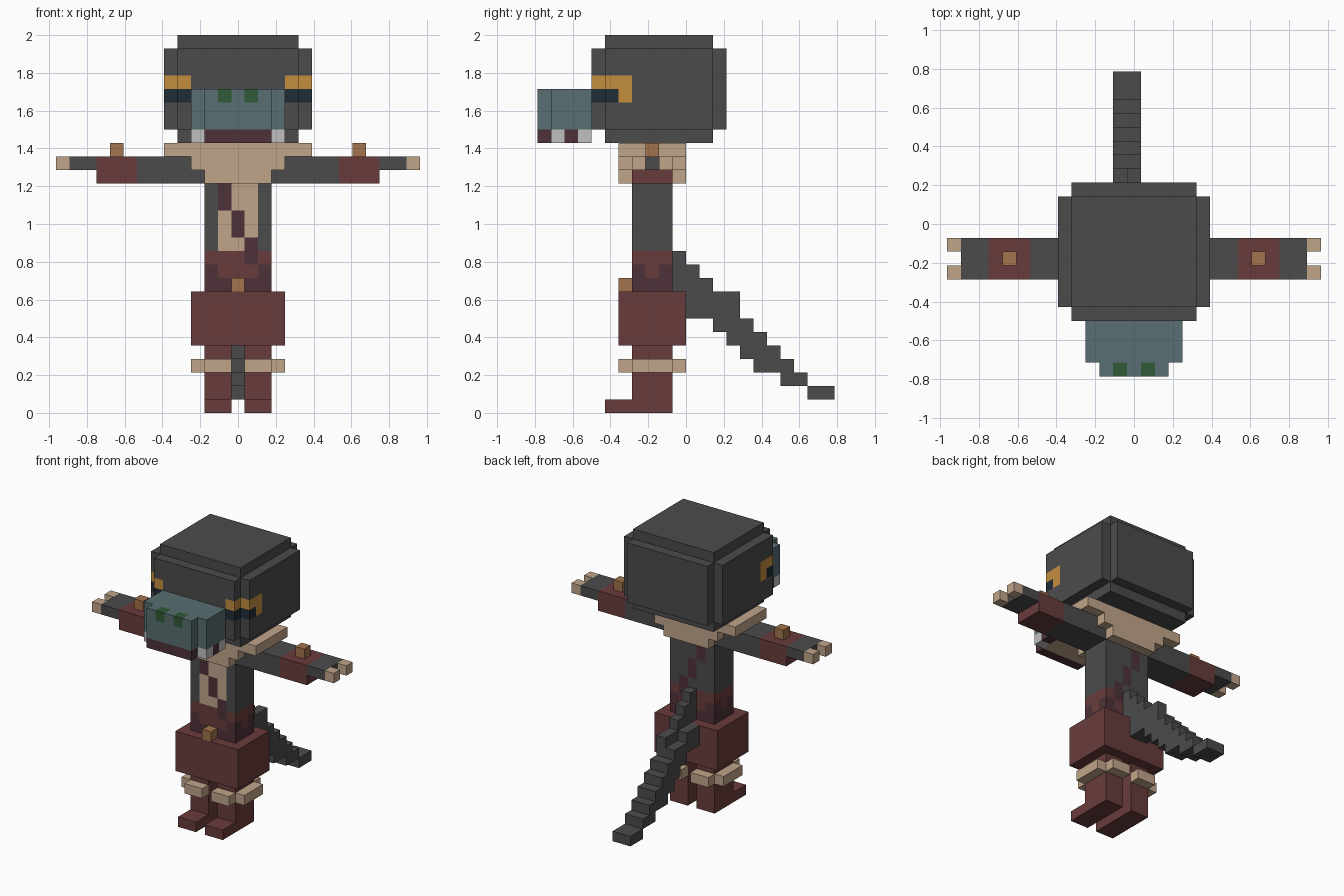
import bpy, bmesh, math
from mathutils import Vector

if "Cube" in bpy.data.objects:
    bpy.data.objects.remove(bpy.data.objects["Cube"])

UNIT = 1 / 14  # edge of one block

PALETTE = {
    "charcoal": "4b4b4b", "maroon": "693b3b", "tan": "c0a58a", "teal": "586e72",
    "amber": "c38e3f", "brown": "a2734c", "navy": "202c37", "green": "305a37",
    "tooth white": "c0c0c0", "plum": "4e3239",
}


def linear(hex_pair):
    c = int(hex_pair, 16) / 255
    return c / 12.92 if c <= 0.04045 else ((c + 0.055) / 1.055) ** 2.4


materials = {}
for colour_name, code in PALETTE.items():
    mat = bpy.data.materials.new(colour_name)
    mat.use_nodes = True
    rgba = [linear(code[i:i + 2]) for i in (0, 2, 4)] + [1]
    mat.diffuse_color = rgba
    shader = mat.node_tree.nodes["Principled BSDF"]
    shader.inputs["Base Color"].default_value = rgba
    shader.inputs["Roughness"].default_value = 0.9
    materials[colour_name] = mat


def part(name, boxes, side=1, symmetric=False):
    """Join coloured block boxes (colour, x range, y range, z range) into one
    closed mesh; later boxes recolour earlier ones."""
    cells = {}
    for colour, xs, ys, zs in boxes:
        for i in range(math.floor(xs[0] + 0.5), math.floor(xs[1] + 0.5)):
            for j in range(*ys):
                for k in range(*zs):
                    cells[(i * side, j, k)] = colour
                    if symmetric:
                        cells[(-i, j, k)] = colour
    used = sorted(set(cells.values()))
    bm = bmesh.new()
    verts = {}

    def corner(p):
        key = tuple(round(c * 2) for c in p)
        if key not in verts:
            verts[key] = bm.verts.new(p * UNIT)
        return verts[key]

    # only faces without a neighbour are made
    for cell, colour in cells.items():
        centre = Vector(cell) + Vector((0, 0.5, 0.5))
        for axis in range(3):
            for sign in (-1, 1):
                n = Vector((0, 0, 0))
                n[axis] = sign
                if tuple(round(c) for c in Vector(cell) + n) in cells:
                    continue
                u = Vector((0, 0, 0))
                u[(axis + 1) % 3] = 0.5
                v = n.cross(u)
                mid = centre + n / 2
                loop = [mid - u - v, mid + u - v, mid + u + v, mid - u + v]
                face = bm.faces.new([corner(p) for p in loop])
                face.material_index = used.index(colour)
    # merge the flat regions of one colour
    bmesh.ops.dissolve_limit(bm, angle_limit=0.01, verts=bm.verts, edges=bm.edges,
                             delimit={"MATERIAL"})
    mesh = bpy.data.meshes.new(name)
    bm.to_mesh(mesh)
    bm.free()
    for colour in used:
        mesh.materials.append(materials[colour])
    obj = bpy.data.objects.new(name, mesh)
    bpy.context.collection.objects.link(obj)
    return obj


def pair(name, boxes):
    part("left_" + name, boxes)
    part("right_" + name, boxes, side=-1)


def wide(half):
    return (-half, half)


# Head with stepped edges and wrap-around eyes
part("head", [
    ("charcoal", wide(4.5), (-6, 2), (20, 28)),
    ("charcoal", wide(5.5), (-6, 2), (21, 27)),
    ("charcoal", wide(4.5), (-7, 3), (21, 27)),
    ("amber", (3.5, 4.5), (-7, -6), (24, 25)),
    ("amber", (4.5, 5.5), (-6, -4), (24, 25)),
    ("amber", (4.5, 5.5), (-5, -4), (23, 24)),
    ("navy", (3.5, 4.5), (-7, -6), (23, 24)),
    ("navy", (4.5, 5.5), (-6, -5), (23, 24)),
], symmetric=True)

# Snout with nostrils, mouth and teeth
part("snout", [
    ("teal", wide(3.5), (-10, -7), (21, 24)),
    ("teal", wide(2.5), (-11, -10), (21, 24)),
    ("green", (0.5, 1.5), (-11, -10), (23, 24)),
    ("plum", wide(3.5), (-10, -7), (20, 21)),
    ("plum", wide(2.5), (-11, -10), (20, 21)),
    ("tan", wide(2.5), (-10, -7), (20, 21)),
    ("tooth white", (2.5, 3.5), (-10, -9), (20, 21)),
    ("tooth white", (2.5, 3.5), (-8, -7), (20, 21)),
], symmetric=True)

# Collar draped over the shoulders, tapering at front and back
collar = [("tan", wide(5.5), (-5, 0), (19, 20))]
for ys in ((-5, -4), (-1, 0)):
    collar += [("tan", wide(3.5), ys, (18, 19)), ("tan", wide(2.5), ys, (17, 18))]
part("collar", collar)

# Torso with belly, trousers, waistband and diagonal sash
trunk = (-4, -1)
torso = [
    ("charcoal", wide(2.5), trunk, (9, 19)),
    ("tan", wide(1.5), (-4, -3), (12, 17)),
    ("maroon", wide(2.5), trunk, (10, 12)),
    ("plum", wide(2.5), trunk, (9, 10)),
]
for x in (-2.5, 1.5):
    for y in (-4, -2):
        torso.append(("plum", (x, x + 1), (y, y + 1), (10, 11)))
for step in range(3):
    x, z = step - 1.5, 15 - 2 * step
    torso.append(("plum", (x, x + 1), trunk, (z, z + 2)))
part("torso", torso)
part("belt_buckle", [("brown", wide(0.5), (-5, -4), (9, 10))])

# Arms with bracers, studs and two-fingered hands
pair("arm", [
    ("charcoal", (2.5, 7.5), trunk, (17, 19)),
    ("maroon", (7.5, 10.5), trunk, (17, 19)),
    ("charcoal", (10.5, 12.5), trunk, (18, 19)),
    ("tan", (12.5, 13.5), (-4, -3), (18, 19)),
    ("tan", (12.5, 13.5), (-2, -1), (18, 19)),
])
pair("bracer_stud", [("brown", (8.5, 9.5), (-3, -2), (19, 20))])

# Skirt, legs and knee cuffs
part("skirt", [("maroon", wide(3.5), (-5, 0), (5, 9))])
pair("leg", [
    ("maroon", (0.5, 2.5), trunk, (0, 5)),
    ("maroon", (0.5, 2.5), (-6, -4), (0, 1)),
])
pair("knee_cuff", [
    ("tan", (0.5, 2.5), (-5, -4), (3, 4)),
    ("tan", (0.5, 2.5), (-1, 0), (3, 4)),
    ("tan", (2.5, 3.5), trunk, (3, 4)),
])

# Stepped tail: full width below, a narrow ridge at the root
both, ridge, flank = (-1.5, 0.5), (-0.5, 0.5), (-1.5, -0.5)
steps = [
    (both, 9, 11), (both, 7, 9), (both, 5, 8), (both, 4, 7), (both, 3, 6),
    (both, 2, 5), (both, 0, 4), (ridge, 0, 4), (ridge, -1, 2), (ridge, -1, 1),
    (ridge, -1, 0),
]
tail = [("charcoal", xs, (a, b), (z, z + 1)) for z, (xs, a, b) in enumerate(steps, 1)]
tail.append(("charcoal", flank, (0, 2), (8, 9)))
part("tail", tail)
